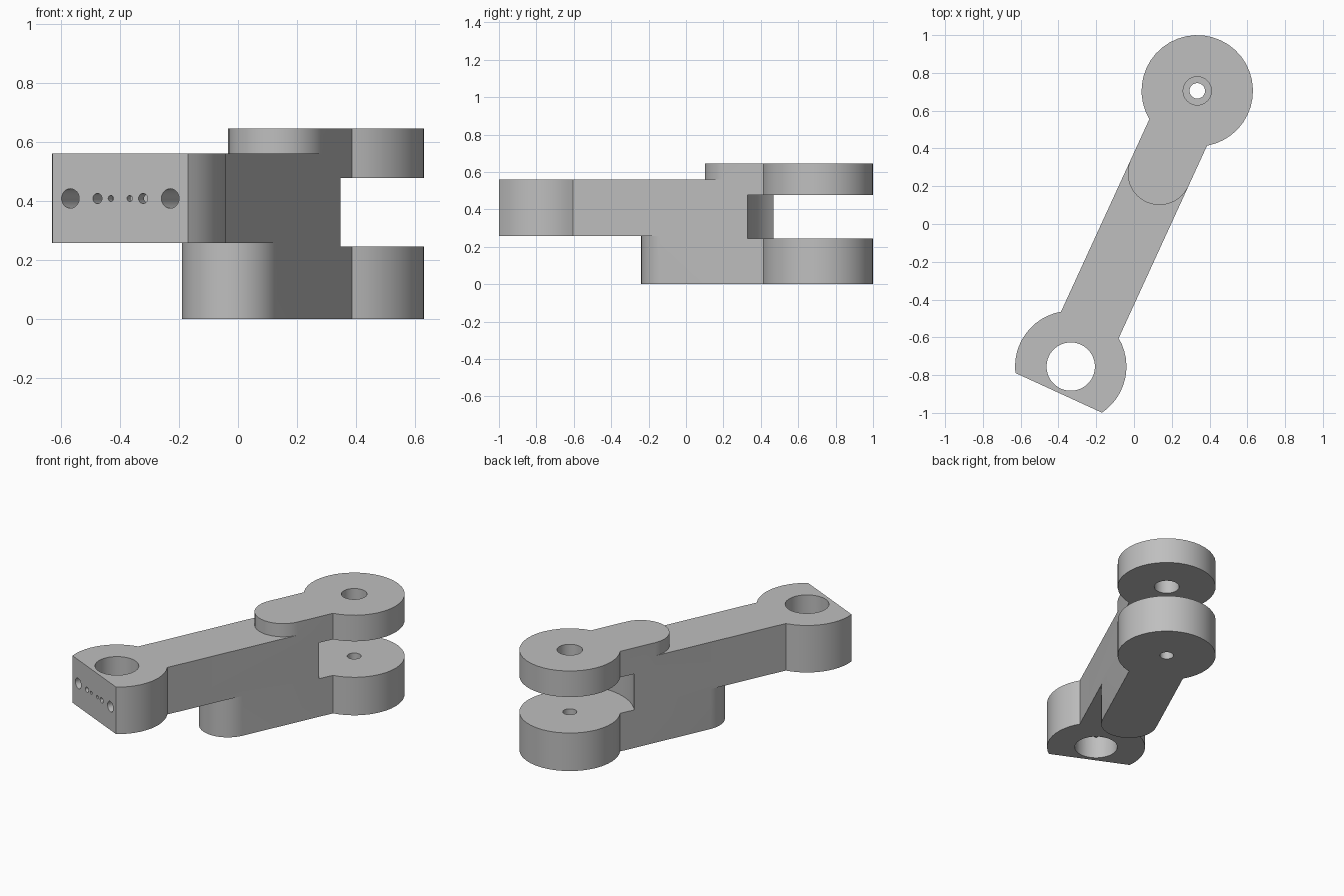
import bpy, bmesh, math
from math import sin, cos, pi, sqrt, atan2
from mathutils import Matrix

if "Cube" in bpy.data.objects:
    bpy.data.objects.remove(bpy.data.objects["Cube"], do_unlink=True)

# Link dimensions, in a local frame whose y axis runs along the link
HALF = 0.803      # pivot distance from the middle
R = 0.295         # end disc radius
W = 0.168         # half width of the bar
FLAT = 0.153      # bore centre to the flat end face
BORE = 0.128
JOIN = atan2(sqrt(R * R - W * W), W)
CHORD = atan2(FLAT, sqrt(R * R - FLAT * FLAT))

grey = bpy.data.materials.new("plain_grey")
grey.use_nodes = True
colour = (0.52, 0.52, 0.52, 1)
grey.diffuse_color = colour
grey.node_tree.nodes["Principled BSDF"].inputs["Base Color"].default_value = colour


def arc(cy, r, start, end, n):
    return [(r * cos(start + (end - start) * i / n),
             cy + r * sin(start + (end - start) * i / n)) for i in range(n + 1)]


def make(name, bm):
    bmesh.ops.recalc_face_normals(bm, faces=bm.faces)
    mesh = bpy.data.meshes.new(name)
    bm.to_mesh(mesh)
    bm.free()
    mesh.materials.append(grey)
    ob = bpy.data.objects.new(name, mesh)
    bpy.context.collection.objects.link(ob)
    return ob


def prism(name, outline, z0, z1):
    bm = bmesh.new()
    face = bm.faces.new([bm.verts.new((x, y, z0)) for x, y in outline])
    up = bmesh.ops.extrude_face_region(bm, geom=[face])["geom"]
    bmesh.ops.translate(bm, vec=(0, 0, z1 - z0),
                        verts=[g for g in up if isinstance(g, bmesh.types.BMVert)])
    return make(name, bm)


def disc(name, cy, r, z0, z1, n=48):
    return prism(name, arc(cy, r, 0, 2 * pi, n)[:-1], z0, z1)


def drill(name, x, r, depth):
    # Horizontal cylinder entering the flat end face
    bm = bmesh.new()
    start = -HALF - FLAT - 0.05
    length = depth + 0.05
    bmesh.ops.create_cone(bm, cap_ends=True, segments=24, radius1=r, radius2=r, depth=length,
                          matrix=Matrix.Translation((x, start + length / 2, 0.408))
                          @ Matrix.Rotation(pi / 2, 4, 'X'))
    return make(name, bm)


def combine(target, other, operation):
    other.hide_render = True
    mod = target.modifiers.new(operation.lower(), 'BOOLEAN')
    mod.operation = operation
    mod.solver = 'EXACT'
    mod.object = other
    bpy.context.view_layer.objects.active = target
    bpy.ops.object.modifier_apply(modifier=mod.name)
    bpy.data.objects.remove(other, do_unlink=True)


def fork(name, reach, z0, z1):
    # Disc at the pivot with a round-ended bar running back along the link
    outline = arc(HALF, R, -JOIN, pi + JOIN, 32) + arc(HALF - reach, W, pi, 2 * pi, 20)
    return prism(name, outline, z0, z1)


# Main bar with the flattened round end
bar_outline = (arc(-HALF, R, -CHORD, JOIN, 12) + [(W, HALF - 0.2), (-W, HALF - 0.2)]
               + arc(-HALF, R, pi - JOIN, pi + CHORD, 12))
link = prism("hinge_link", bar_outline, 0.257, 0.56)

# Lower and upper fork plates
combine(link, fork("lower_fork", 0.855, 0, 0.3), 'UNION')
combine(link, fork("upper_fork", 0.48, 0.42, 0.645), 'UNION')

# Slot between the plates, pivot holes and the large bore
combine(link, disc("slot_cutter", HALF, 0.377, 0.245, 0.477, 64), 'DIFFERENCE')
combine(link, disc("lower_pin_cutter", HALF, 0.041, -0.1, 0.35, 32), 'DIFFERENCE')
combine(link, disc("upper_pin_cutter", HALF, 0.075, 0.35, 0.75, 32), 'DIFFERENCE')
combine(link, disc("bore_cutter", -HALF, BORE, 0.1, 0.7), 'DIFFERENCE')

# Mirrored row of holes in the flat end
for side in (-1, 1):
    for x, r, depth in ((0.186, 0.033, 0.2), (0.085, 0.017, 0.14), (0.035, 0.01, 0.14)):
        combine(link, drill("end_hole_cutter", side * x, r, depth), 'DIFFERENCE')

# Turn the link to its resting angle
link.data.transform(Matrix.Translation((0, -0.025, 0)) @ Matrix.Rotation(-math.radians(24.65), 4, 'Z'))

bpy.ops.object.select_all(action='DESELECT')
link.select_set(True)
bpy.context.view_layer.objects.active = link
bpy.ops.object.shade_smooth_by_angle(angle=math.radians(30))
